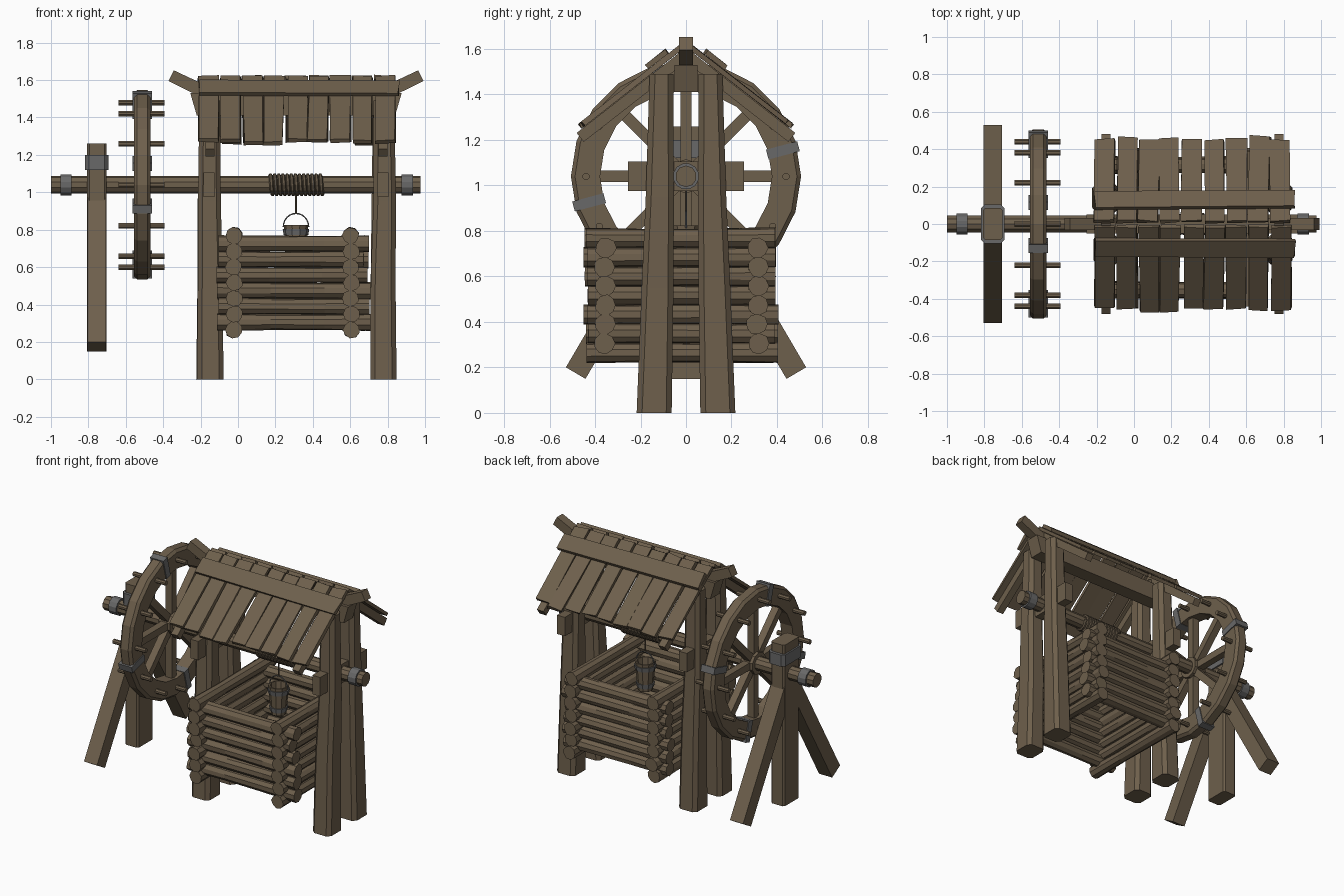
import bpy, bmesh, math, random
from mathutils import Vector as V

if "Cube" in bpy.data.objects:
    bpy.data.objects.remove(bpy.data.objects["Cube"])

random.seed(4)
def mat(name, r, g, b):
    m = bpy.data.materials.new(name)
    m.diffuse_color = (r, g, b, 1)
    m.use_nodes = True
    m.node_tree.nodes["Principled BSDF"].inputs["Base Color"].default_value = m.diffuse_color
    return m
WOOD = mat("weathered_wood", 0.155, 0.115, 0.072)
METAL = mat("grey_iron", 0.14, 0.14, 0.14)
ROPE = mat("rope_brown", 0.12, 0.09, 0.058)
X, Y, Z = V((1, 0, 0)), V((0, 1, 0)), V((0, 0, 1))
AX = 1.04          # axle height

def j(a):
    return random.uniform(-a, a)

def loft(name, rings, m, closed=False):
    """Skin a list of vertex rings, capping the ends unless closed."""
    bm = bmesh.new()
    vs = [[bm.verts.new(p) for p in r] for r in rings]
    n = len(vs[0])
    for i in range(len(vs) if closed else len(vs) - 1):
        a, b = vs[i], vs[(i + 1) % len(vs)]
        for k in range(n):
            bm.faces.new((a[k], a[(k + 1) % n], b[(k + 1) % n], b[k]))
    if not closed:
        bm.faces.new(vs[0])
        bm.faces.new(vs[-1])
    bmesh.ops.recalc_face_normals(bm, faces=bm.faces)
    me = bpy.data.meshes.new(name)
    bm.to_mesh(me)
    bm.free()
    me.materials.append(m)
    ob = bpy.data.objects.new(name, me)
    bpy.context.collection.objects.link(ob)
    return ob

def tube(name, pts, r, n, m, ref=Z, jit=0):
    """Round bar along points; r is one radius or a list."""
    pts = [V(p) for p in pts]
    rings = []
    for i, p in enumerate(pts):
        t = (pts[min(i + 1, len(pts) - 1)] - pts[max(i - 1, 0)]).normalized()
        s = t.cross(ref).normalized()
        u = s.cross(t)
        ri = r[i] if isinstance(r, list) else r
        rings.append([p + (s * math.cos(a) + u * math.sin(a)) * ri * (1 + j(jit))
                      for a in [2 * math.pi * (k + .5) / n for k in range(n)]])
    return loft(name, rings, m)

def beam(name, p0, p1, w, h, m, side=X, jit=0):
    """Square timber from p0 to p1; w is measured along side."""
    p0, p1 = V(p0), V(p1)
    t = (p1 - p0).normalized()
    s = (side - t * side.dot(t)).normalized()
    u = s.cross(t)
    return loft(name, [[p + s * (a * w / 2 + j(jit)) + u * (b * h / 2 + j(jit * .3)) + t * j(jit)
                        for a, b in ((-1, -1), (1, -1), (1, 1), (-1, 1))] for p in (p0, p1)], m)

def octa(cx, cy, z, hx, hy, c):
    """Rectangle with cut corners."""
    return [V((cx + a, cy + b, z)) for a, b in (
        (-hx + c, -hy), (hx - c, -hy), (hx, -hy + c), (hx, hy - c),
        (hx - c, hy), (-hx + c, hy), (-hx, hy - c), (-hx, -hy + c))]

# axle with iron collars
tube("axle", [(-1, 0, AX), (.975, 0, AX)], .047, 10, WOOD)
for x in (-.92, .905):
    tube("axle_collar", [(x - .03, 0, AX), (x + .03, 0, AX)], .058, 12, METAL)

# four main posts and the cross beams that carry the axle
for x in (-.15, .78):
    for s in (-1, 1):
        loft("post", [octa(x + j(.005), s * cy, z, hx, hy, .024) for z, cy, hx, hy in (
            (0, .14, .07, .077), (.55, .125, .066, .07),
            (.95, .115, .061, .062), (1.49, .108, .055, .052))], WOOD)
    beam("axle_cross_beam", (x - .005, -.255, AX), (x - .005, .255, AX), .06, .13, WOOD)

# log walls of the well
def log(p0, p1):
    p0, p1 = V(p0), V(p1)
    tube("well_log", [p0, p0.lerp(p1, .35), p0.lerp(p1, .7), p1],
         [.045, .042, .043, .046], 9, WOOD, Z, .06)
for i in range(7):
    z = .265 + i * .0838
    for x in (-.02, .605):
        log((x + j(.004), -.44 + j(.012), z), (x + j(.004), .395 + j(.012), z))
    if i < 6:
        for y in (-.355, .315):
            log((-.105 + j(.014), y + j(.004), z + .041), (.69 + j(.02), y + j(.004), z + .041))

# roof: rafters, planks, cap boards
TAN = .78
APEX = 1.625
nrm = math.hypot(1, TAN)
def slope(x, s, d, off=0):
    """Point on roof side s at horizontal distance d, raised by off."""
    return V((x, s * (d + off * TAN / nrm), APEX - TAN * d + off / nrm))
for s in (-1, 1):
    for x in (-.15, .775):
        beam("rafter", slope(x, s, .0, -.04), slope(x, s, .49, -.04), .05, .05, WOOD)
    for i in range(9):
        x = -.16 + i * .118
        beam("roof_plank", slope(x + j(.006), s, .012), slope(x + j(.01), s, .455 + j(.012)),
             .106, .022, WOOD, X, .006)
    beam("ridge_cap_board", slope(-.21, s, .105 + j(.01), .024), slope(.86, s, .115 + j(.01), .024),
         .11, .024, WOOD, V((0, s, -TAN)), .006)

# ridge beam with upturned horns at both ends
def slab(name, prof, hy):
    loft(name, [[V((x, y, z)) for x, z in prof] for y in (-hy, hy)], WOOD)
slab("ridge_beam", [(-.22, 1.41), (.84, 1.41), (.875, 1.53), (-.255, 1.53)], .05)
for f in (lambda x: x, lambda x: .62 - x):
    slab("ridge_horn", [(f(x), z) for x, z in (
        (-.1, 1.47), (-.24, 1.53), (-.372, 1.595), (-.343, 1.652), (-.2, 1.585), (-.1, 1.56))], .031)

# outer trestle: post, two braces, iron band
WX = -.755
loft("trestle_post", [octa(WX, 0, z, .052, .085, .012) for z in (.15, 1.26)], WOOD)
loft("trestle_band", [octa(WX, 0, z, .063, .105, .022) for z in (1.12, 1.2)], METAL)
for s in (-1, 1):
    beam("trestle_brace", (WX, s * .485, .175), (WX, s * -.01, 1.02), .1, .1, WOOD)

# drive wheel
CX = -.512
def polar(x, r, a):
    return V((x, r * math.cos(a), AX + r * math.sin(a)))
prof = [(-.045, .378), (.045, .378), (.045, .488), (.028, .506), (-.028, .506), (-.045, .488)]
loft("wheel_rim", [[polar(CX + x, r, 2 * math.pi * k / 20) for x, r in prof] for k in range(20)],
     WOOD, True)
tube("wheel_hub", [(CX - .045, 0, AX), (CX + .045, 0, AX)], .075, 10, WOOD)
for k in range(8):
    a = k * math.pi / 4
    beam("wheel_spoke", polar(CX, .03, a), polar(CX, .4, a), .05, .05, WOOD)
for k in range(12):
    a = k * math.pi / 6
    tube("wheel_peg", [polar(CX - .128, .44, a), polar(CX + .12, .44, a)], .016, 8, WOOD)
for k in range(4):
    a = math.radians(15 + 90 * k)
    beam("wheel_band", polar(CX, .37, a), polar(CX, .512, a), .102, .045, METAL)

# wound rope, hanging rope
T = 13
tube("rope_coil", [(.168 + .288 * i / (T * 12), .05 * math.cos(i * math.pi / 6),
                    AX + .05 * math.sin(i * math.pi / 6)) for i in range(T * 12 + 1)],
     .0115, 6, ROPE, X)
BX = .31
tube("hanging_rope", [(BX, 0, 1.0), (BX, 0, .885)], .0045, 6, ROPE, X)

# bucket with hoops and handle
def ring(r, z, n=10):
    return [V((BX + r * math.cos(2 * math.pi * k / n), r * math.sin(2 * math.pi * k / n), z))
            for k in range(n)]
loft("bucket", [ring(.048, .63), ring(.066, .825), ring(.056, .825), ring(.04, .65)], WOOD)
for z, r in ((.785, .066), (.665, .055)):
    loft("bucket_hoop", [ring(r, z - .012), ring(r + .005, z + .018),
                         ring(r - .008, z + .018), ring(r - .008, z - .012)], METAL, True)
tube("bucket_handle", [(BX + .068 * math.cos(math.pi * i / 12), 0, .815 + .072 * math.sin(math.pi * i / 12))
                       for i in range(13)], .004, 6, METAL, Y)
